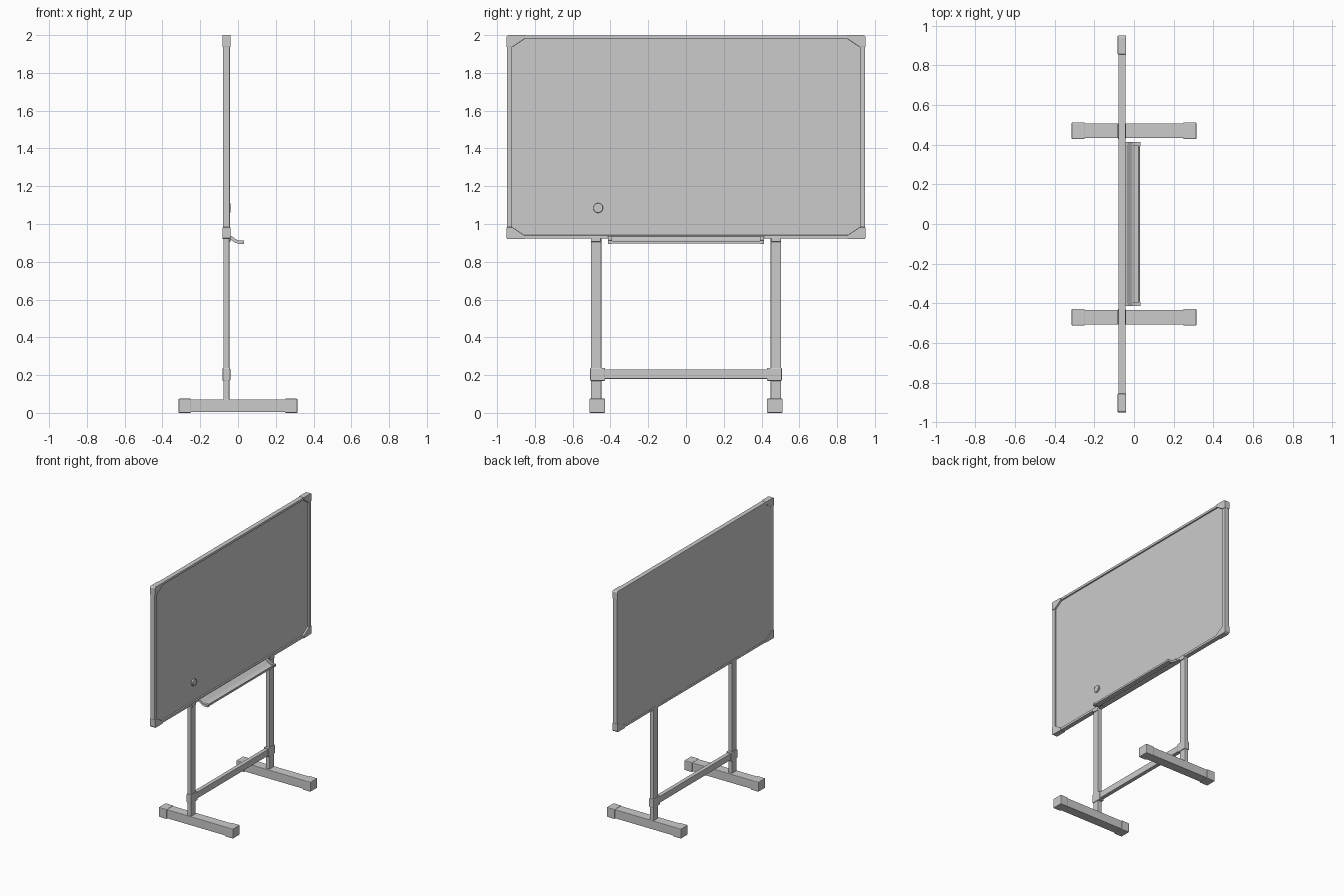
import bpy, bmesh, math
from mathutils import Vector

if "Cube" in bpy.data.objects:
    bpy.data.objects.remove(bpy.data.objects["Cube"])


def finish(name, bm, bevel=0.0):
    bmesh.ops.recalc_face_normals(bm, faces=bm.faces)
    me = bpy.data.meshes.new(name)
    bm.to_mesh(me)
    bm.free()
    ob = bpy.data.objects.new(name, me)
    bpy.context.collection.objects.link(ob)
    if bevel:
        m = ob.modifiers.new("soft_edges", 'BEVEL')
        m.width = bevel
        m.segments = 2
        m.limit_method = 'ANGLE'
    return ob


def box(name, x, y, z, bevel=0.0):
    """Box from (min, max) ranges."""
    bm = bmesh.new()
    bmesh.ops.create_cube(bm, size=1)
    for v in bm.verts:
        v.co = Vector([(r[0] + r[1]) / 2 + c * (r[1] - r[0])
                       for c, r in zip(v.co, (x, y, z))])
    return finish(name, bm, bevel)


def prism(name, pts, axis, lo, hi, bevel=0.0):
    """Extrude a profile: (y, z) points along x, or (x, z) points along y."""
    bm = bmesh.new()
    place = (lambda p: (lo, p[0], p[1])) if axis == 'x' else (lambda p: (p[0], lo, p[1]))
    face = bm.faces.new([bm.verts.new(place(p)) for p in pts])
    new = bmesh.ops.extrude_face_region(bm, geom=[face])['geom']
    d = Vector((hi - lo, 0, 0)) if axis == 'x' else Vector((0, hi - lo, 0))
    bmesh.ops.translate(bm, vec=d, verts=[g for g in new if isinstance(g, bmesh.types.BMVert)])
    return finish(name, bm, bevel)


def span(s, a, b):
    return tuple(sorted((s * a, s * b)))


XB, XF = -0.079, -0.043      # frame back and front
CX = -0.061                  # board centre plane
Z0, Z1 = 0.92, 2.0           # board bottom and top

# Writing panel, recessed at the front
box("board_panel", (-0.077, -0.054), (-0.925, 0.925), (Z0 + 0.015, Z1 - 0.015))

# Frame rails
for label, z in (("bottom", (Z0 + 0.002, Z0 + 0.021)), ("top", (Z1 - 0.021, Z1 - 0.002))):
    box(f"frame_{label}_rail", (XB, XF), (-0.88, 0.88), z, 0.003)
for s, side in ((-1, "left"), (1, "right")):
    box(f"frame_{side}_rail", (XB, XF), span(s, 0.92, 0.948), (Z0 + 0.04, Z1 - 0.04), 0.003)
    # Corner caps with a diagonal inner edge
    for zc, d, label in ((Z0, 1, "bottom"), (Z1, -1, "top")):
        pts = [(s * y, zc + d * h) for y, h in
               ((0.942, 0), (0.855, 0), (0.855, 0.02), (0.92, 0.063), (0.95, 0.063), (0.95, 0.008))]
        prism(f"corner_cap_{label}_{side}", pts, 'x', -0.082, -0.04, 0.002)

# Stand: posts, joints and feet
for s, side in ((-1, "left"), (1, "right")):
    box(f"post_{side}", (-0.077, -0.046), span(s, 0.448, 0.504), (0.06, Z0 + 0.01), 0.004)
    box(f"post_clip_{side}", (-0.05, -0.040), span(s, 0.451, 0.501), (0.905, 0.937), 0.004)
    box(f"joint_{side}", (-0.082, -0.041), span(s, 0.428, 0.508), (0.17, 0.238), 0.005)
    box(f"foot_beam_{side}", (-0.28, 0.28), span(s, 0.433, 0.507), (0.005, 0.072), 0.003)
    for e, end in ((-1, "back"), (1, "front")):
        box(f"foot_cap_{end}_{side}", span(e, 0.248, 0.315), span(s, 0.428, 0.512), (0, 0.075), 0.005)
box("cross_bar", (-0.077, -0.046), (-0.44, 0.44), (0.18, 0.23), 0.003)

# Pen tray with a raised front lip, and its end pieces
tray = [(-0.044, 0.934), (-0.036, 0.932), (-0.012, 0.912), (0.004, 0.905), (0.022, 0.904),
        (0.026, 0.911), (0.031, 0.911), (0.031, 0.897), (0.004, 0.897), (-0.016, 0.904),
        (-0.038, 0.921), (-0.044, 0.922)]
prism("pen_tray", tray, 'y', -0.40, 0.40)
end_pts = [(-0.046, 0.938), (-0.034, 0.937), (-0.010, 0.918), (0.006, 0.913), (0.033, 0.913),
           (0.033, 0.895), (0.003, 0.895), (-0.017, 0.902), (-0.039, 0.918), (-0.046, 0.919)]
for s, side in ((-1, "left"), (1, "right")):
    prism(f"tray_end_{side}", end_pts, 'y', *span(s, 0.393, 0.413))

# Round magnet on the panel
bpy.ops.mesh.primitive_cylinder_add(vertices=32, radius=0.026, depth=0.014,
                                    location=(-0.048, -0.465, 1.085),
                                    rotation=(0, math.pi / 2, 0))
magnet = bpy.context.object
magnet.name = "magnet"
bev = magnet.modifiers.new("soft_edges", 'BEVEL')
bev.width, bev.segments = 0.003, 2
bev.limit_method = 'ANGLE'
bpy.ops.object.shade_smooth_by_angle()
